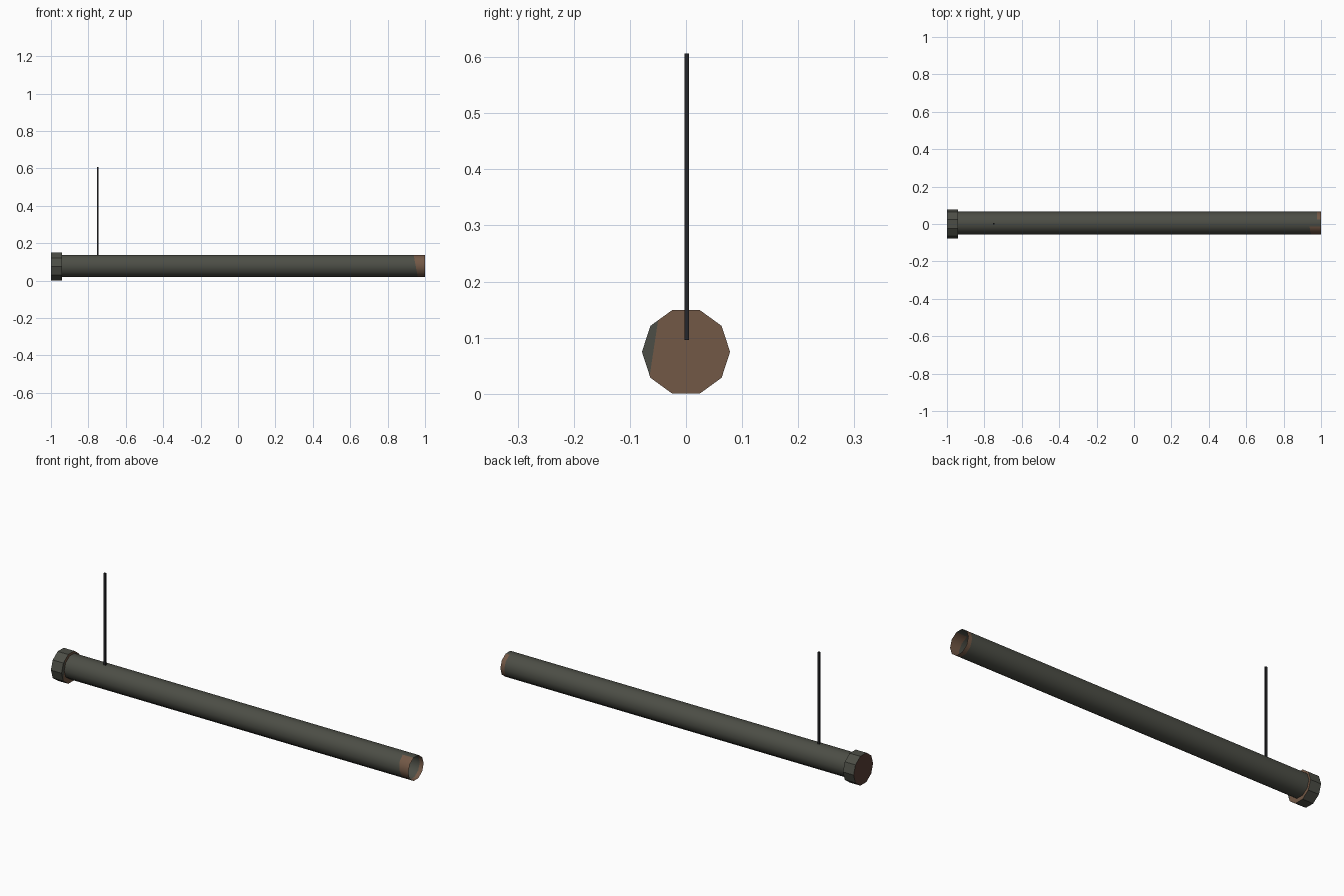
import bpy, bmesh, math
from mathutils import Vector

if "Cube" in bpy.data.objects:
    bpy.data.objects.remove(bpy.data.objects["Cube"])


def material(name, rgb):
    m = bpy.data.materials.new(name)
    m.use_nodes = True
    m.diffuse_color = (*rgb, 1)
    bsdf = m.node_tree.nodes["Principled BSDF"]
    bsdf.inputs["Base Color"].default_value = (*rgb, 1)
    bsdf.inputs["Roughness"].default_value = 0.9
    return m


GREEN = material("grey_green_paint", (0.073, 0.076, 0.061))
RUST = material("rust_brown", (0.17, 0.098, 0.061))
DARK_RUST = material("dark_rust", (0.10, 0.05, 0.037))
BLACK = material("black_metal", (0.018, 0.018, 0.02))


def prism(bm, x0, x1, radius, cy, cz, sides=10):
    """Open sleeve along x; returns its two end rings and its side faces."""
    rings = []
    for x in (x0, x1):
        angles = [math.tau * k / sides for k in range(sides)]
        rings.append([bm.verts.new((x, cy + radius * math.cos(a), cz + radius * math.sin(a)))
                      for a in angles])
    a, b = rings
    walls = []
    for k in range(sides):
        n = (k + 1) % sides
        walls.append(bm.faces.new((a[k], a[n], b[n], b[k])))
    bm.normal_update()
    return a, b, walls


def cut(bm, faces, point, normal):
    """Slice only the given faces along a plane."""
    geom = set(faces)
    for f in faces:
        geom.update(f.edges)
        geom.update(f.verts)
    bmesh.ops.bisect_plane(bm, geom=list(geom), dist=1e-5, plane_co=point, plane_no=normal)
    bm.normal_update()


def finish(bm, name, mats):
    mesh = bpy.data.meshes.new(name)
    bm.to_mesh(mesh)
    bm.free()
    obj = bpy.data.objects.new(name, mesh)
    bpy.context.collection.objects.link(obj)
    for m in mats:
        mesh.materials.append(m)
    return obj


# Hollow barrel, open at the +x end, with a ragged rusty tip
bm = bmesh.new()
_, _, walls = prism(bm, -0.94, 1, 0.062, 0.005, 0.079)
front_point, front_dir = Vector((0.95, 0, 0.079)), Vector((1, 0, 0.19))
back_point, back_dir = Vector((0.978, 0, 0.079)), Vector((1, 0, 0))


def is_front(f):
    return f.normal.y < -0.1


def is_top(f):
    return f.normal.z > 0.98


cut(bm, [f for f in bm.faces if is_front(f)], front_point, front_dir)
cut(bm, [f for f in bm.faces if not is_front(f) and not is_top(f)], back_point, back_dir)
for f in bm.faces:
    point, direction = (front_point, front_dir) if is_front(f) else (back_point, back_dir)
    beyond = (f.calc_center_median() - point).dot(direction) > 0
    f.material_index = int(beyond and not is_top(f))
barrel = finish(bm, "barrel", [GREEN, RUST])
bpy.context.view_layer.objects.active = barrel
barrel.select_set(True)
bpy.ops.object.shade_smooth_by_angle(angle=math.radians(40))
barrel.select_set(False)

# Wider end cap with rusted faces and a patch of paint left on the inner one
bm = bmesh.new()
a, b, _ = prism(bm, -1, -0.94, 0.0785, 0, 0.0747)
outer = bm.faces.new(list(reversed(a)))
outer.material_index = 2
inner = bm.faces.new(b)
inner.material_index = 1
corner = Vector((-0.94, -0.05, 0.129))
paint_dirs = [Vector((0, -0.43, 0.9)), Vector((0, -0.99, 0.15))]
for d in paint_dirs:
    cut(bm, [f for f in bm.faces if f.normal.x > 0.9], corner, d)
for f in bm.faces:
    if f.normal.x > 0.9:
        offset = f.calc_center_median() - corner
        f.material_index = int(all(offset.dot(d) < 0 for d in paint_dirs))
finish(bm, "end_cap", [GREEN, RUST, DARK_RUST])

# Thin upright rod passing through the barrel wall
bm = bmesh.new()
bmesh.ops.create_cube(bm, size=1)
for v in bm.verts:
    v.co = Vector((v.co.x * 0.01 - 0.75, v.co.y * 0.008 + 0.001, v.co.z * 0.51 + 0.351))
finish(bm, "upright_rod", [BLACK])
